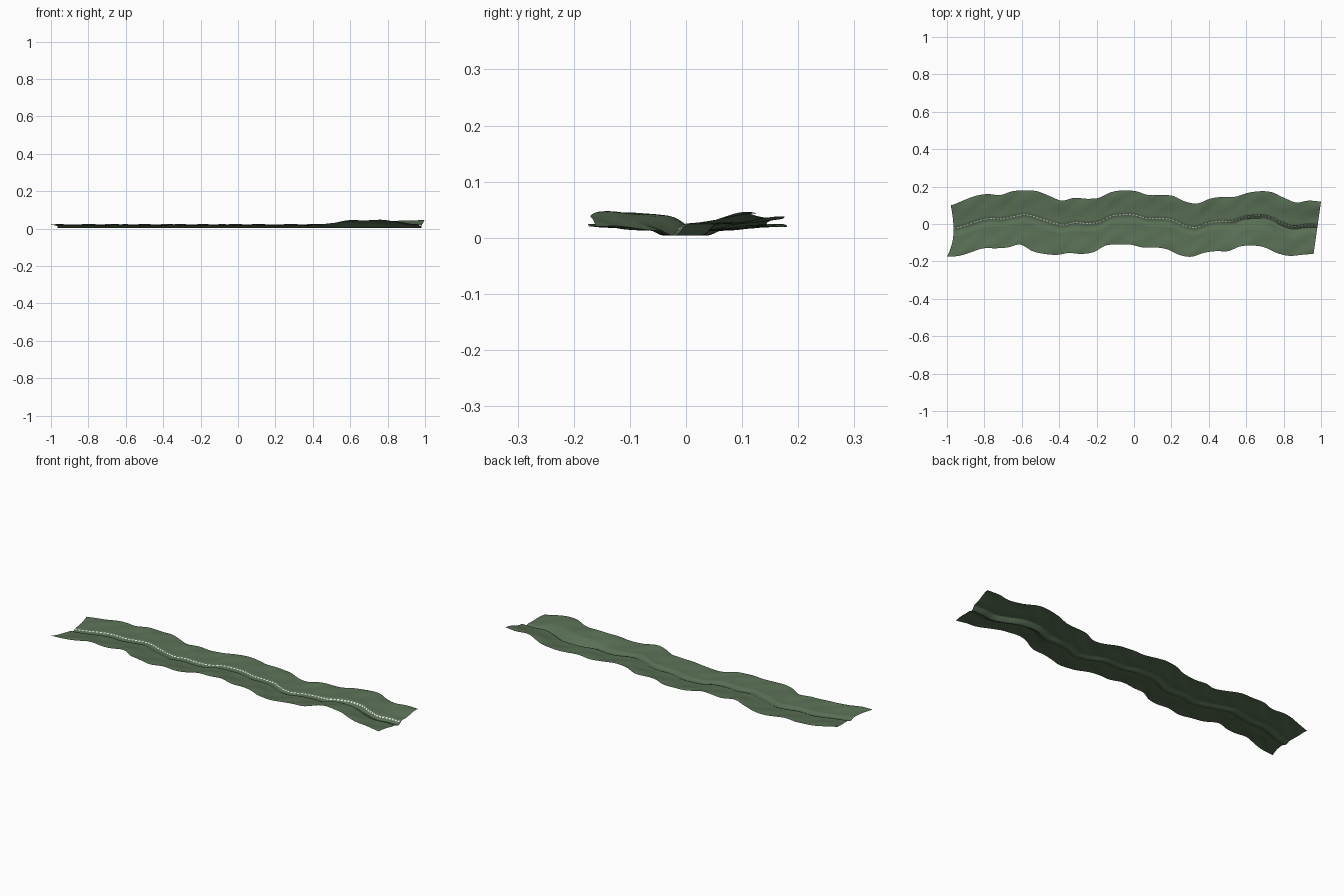
import bpy
import math

if "Cube" in bpy.data.objects:
    bpy.data.objects.remove(bpy.data.objects["Cube"])


def material(name, color):
    mat = bpy.data.materials.new(name)
    mat.use_nodes = True
    mat.diffuse_color = (*color, 1)
    mat.node_tree.nodes["Principled BSDF"].inputs["Base Color"].default_value = (*color, 1)
    return mat


def sheet(name, rows, mat):
    """Skin a grid of points, one row per cross-section."""
    n = len(rows[0])
    faces = [(i * n + j, (i + 1) * n + j, (i + 1) * n + j + 1, i * n + j + 1)
             for i in range(len(rows) - 1) for j in range(n - 1)]
    return mesh_object(name, [p for row in rows for p in row], faces, mat)


def mesh_object(name, verts, faces, mat):
    mesh = bpy.data.meshes.new(name)
    mesh.from_pydata(verts, [], faces)
    mesh.materials.append(mat)
    obj = bpy.data.objects.new(name, mesh)
    bpy.context.collection.objects.link(obj)
    return obj


def sample(values, u):
    """Catmull-Rom reading of evenly spaced values, u from 0 to 1."""
    last = len(values) - 1
    i = min(int(u * last), last - 1)
    t = u * last - i
    a, b, c, d = (values[max(0, min(last, i + k))] for k in (-1, 0, 1, 2))
    return b + t * (c - a + t * (2 * a - 5 * b + 4 * c - d + t * (3 * (b - c) + d - a))) / 2


def smooth(low, high, value):
    t = max(0, min(1, (value - low) / (high - low)))
    return t * t * (3 - 2 * t)


# Distance of the two scalloped outer edges from the x axis, in thousandths
NORTH = [100, 125, 150, 160, 155, 175, 180, 175, 150, 125, 140, 135, 140, 170, 180, 175,
         155, 155, 150, 120, 110, 135, 145, 145, 165, 175, 170, 140, 115, 125, 120]
SOUTH = [175, 170, 150, 130, 130, 125, 110, 145, 160, 165, 155, 160, 150, 115, 110, 110,
         125, 125, 135, 165, 175, 155, 145, 145, 120, 115, 125, 155, 170, 165, 160]


def bank_point(u, t):
    """Ground point; t runs from -1 (south edge) through the channel to 1 (north edge)."""
    north, south = sample(NORTH, u) / 1000, -sample(SOUTH, u) / 1000
    y = (north + south) / 2 + t * (north - south) / 2
    west = -0.965 + (-0.015 * t * t if t > 0 else -0.035 * t * t)
    x = west + u * (0.98 + 0.02 * t - west)
    # shallow channel with gently rising banks
    a = abs(t)
    z = 0.004 + 0.009 * smooth(0.02, 0.2, a) + 0.009 * smooth(0.2, 1, a)
    # higher ground towards the east end
    rise = smooth(0.42, 0.65, x)
    if t > 0:
        z += rise * (0.012 * smooth(0, 0.16, t) + 0.01 * smooth(0.2, 0.9, t) * smooth(0.6, 1, x))
    else:
        z += rise * 0.024 * smooth(0.05, 0.4, a) * (1 - smooth(0.75, 0.98, x))
    # slight unevenness
    z += 0.0015 * a * (math.sin(23 * x + 5 * t) + math.sin(41 * x - 9 * t))
    return x, y, z


ground_green = material("moss green", (0.1, 0.16, 0.09))
pale = material("pale white", (0.9, 0.9, 0.9))

# Valley ground
STEPS, HALF = 180, 20
ground = sheet("valley_ground",
               [[bank_point(i / STEPS, j / HALF) for j in range(-HALF, HALF + 1)]
                for i in range(STEPS + 1)], ground_green)
bpy.context.view_layer.objects.active = ground
ground.select_set(True)
bpy.ops.object.shade_smooth_by_angle(angle=math.radians(30))

# Broken pale line along the north lip of the channel
verts, faces = [], []
DASHES = 110
for k in range(DASHES):
    base = len(verts)
    for u, t in ((k, 0.085), (k + 0.6, 0.085), (k + 0.6, 0.12), (k, 0.12)):
        x, y, z = bank_point(u / DASHES, t)
        verts.append((x, y, z + 0.0015))
    faces.append((base, base + 1, base + 2, base + 3))
mesh_object("channel_line", verts, faces, pale)
